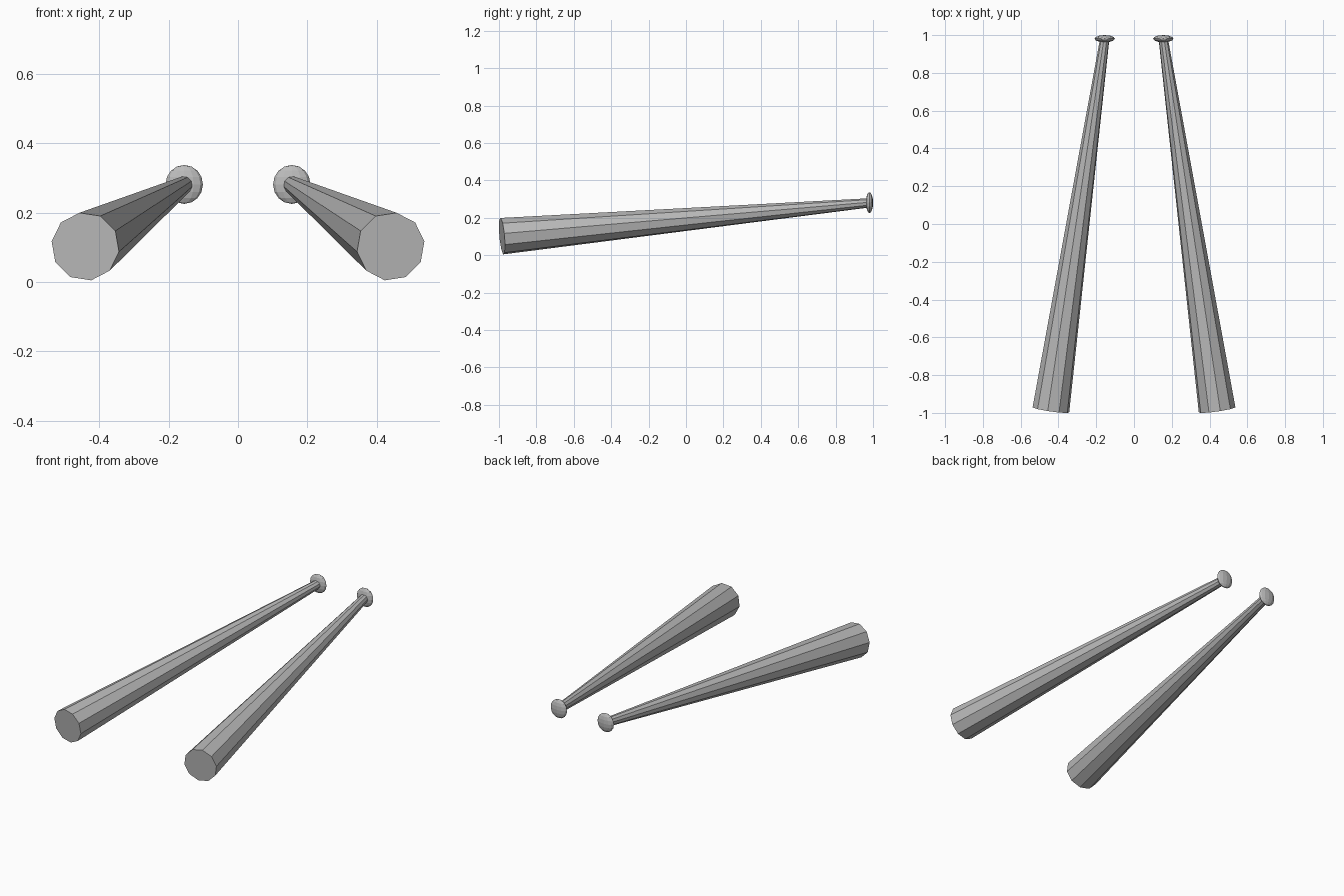
import bpy, bmesh, math
from mathutils import Vector, Matrix

if "Cube" in bpy.data.objects:
    bpy.data.objects.remove(bpy.data.objects["Cube"])

grey = bpy.data.materials.new("plain grey")
grey.diffuse_color = (0.5, 0.5, 0.5, 1)
grey.use_nodes = True
grey.node_tree.nodes["Principled BSDF"].inputs["Base Color"].default_value = grey.diffuse_color


def finish(bm, name):
    bmesh.ops.recalc_face_normals(bm, faces=bm.faces)
    mesh = bpy.data.meshes.new(name)
    bm.to_mesh(mesh)
    bm.free()
    mesh.materials.append(grey)
    bpy.context.collection.objects.link(bpy.data.objects.new(name, mesh))


def bat(side, label):
    # Ten-sided tapered shaft, fat end at the front
    fat = Vector((side * 0.44, -0.984, 0.102))
    thin = Vector((side * 0.155, 0.98, 0.28))
    axis = (thin - fat).normalized()
    across = Vector((side, 0, 0))
    across = (across - axis * across.dot(axis)).normalized()
    up = axis.cross(across) * side
    if up.z < 0:
        up = -up
    bm = bmesh.new()
    rings = []
    for centre, radius in ((fat, 0.099), (thin, 0.025)):
        angles = [math.radians(80 + 36 * i) for i in range(10)]
        rings.append([bm.verts.new(centre + radius * (across * math.cos(a) + up * math.sin(a)))
                      for a in angles])
    for i in range(10):
        j = (i + 1) % 10
        bm.faces.new((rings[0][i], rings[0][j], rings[1][j], rings[1][i]))
    for ring in rings:
        bm.faces.new(ring)
    finish(bm, label + "_shaft")

    # Flattened ball as the end knob
    bm = bmesh.new()
    bmesh.ops.create_uvsphere(bm, u_segments=12, v_segments=8, radius=1)
    bm.transform(Matrix.Translation((side * 0.155, 0.981, 0.281))
                 @ Matrix.Diagonal((0.054, 0.019, 0.056, 1)))
    finish(bm, label + "_knob")


bat(1, "right_bat")
bat(-1, "left_bat")
